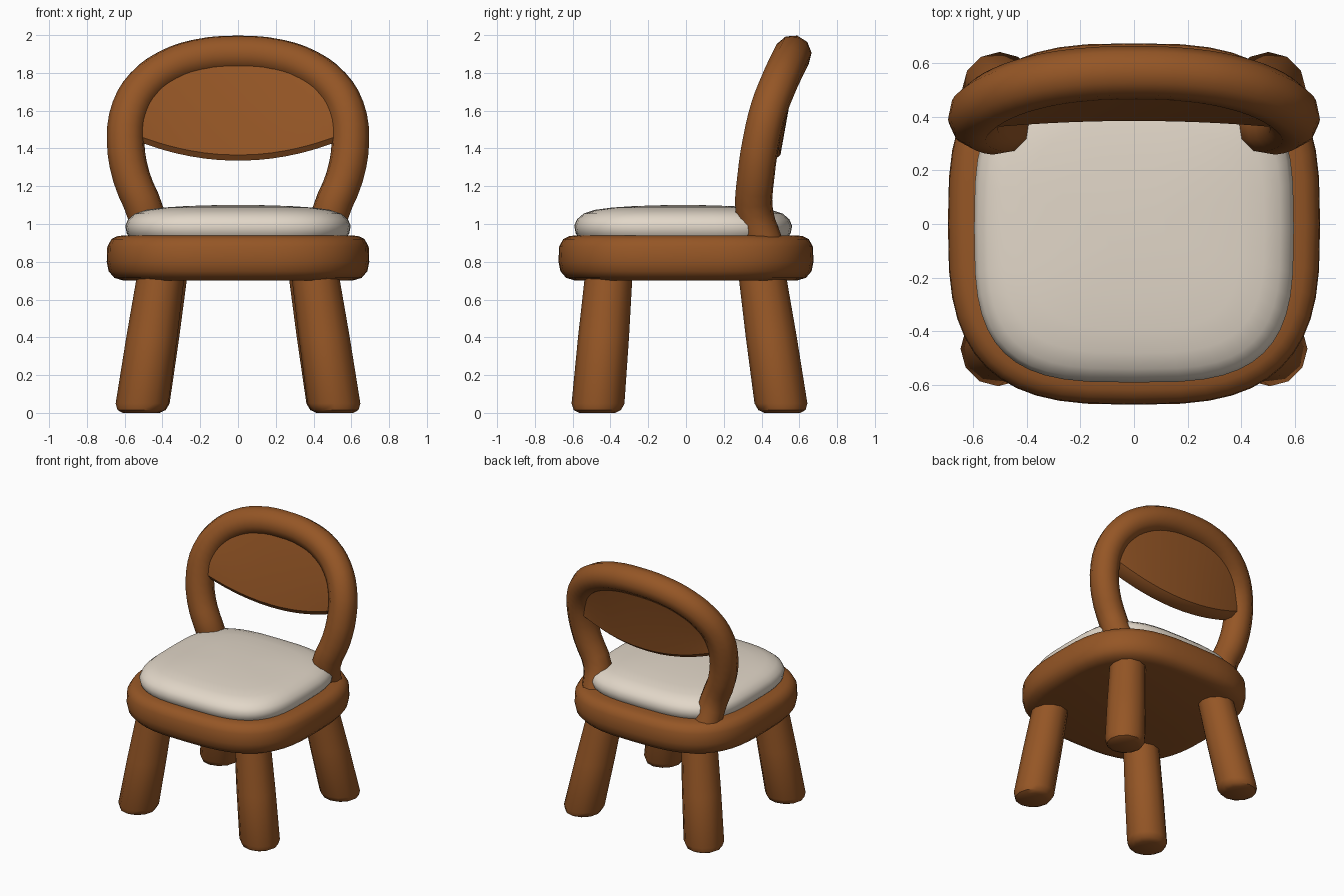
import bpy, bmesh
from math import sin, cos, pi
from mathutils import Vector

if "Cube" in bpy.data.objects:
    bpy.data.objects.remove(bpy.data.objects["Cube"], do_unlink=True)


def material(name, rgb):
    mat = bpy.data.materials.new(name)
    mat.use_nodes = True
    mat.diffuse_color = (*rgb, 1)
    mat.node_tree.nodes["Principled BSDF"].inputs["Base Color"].default_value = (*rgb, 1)
    return mat


wood = material("warm brown wood", (0.30, 0.093, 0.019))
fabric = material("cream fabric", (0.76, 0.68, 0.58))


def smooth(obj, angle=0.7):
    bpy.ops.object.select_all(action="DESELECT")
    obj.select_set(True)
    bpy.context.view_layer.objects.active = obj
    bpy.ops.object.shade_smooth_by_angle(angle=angle)


def loft(name, rings, mat):
    """Closed solid skinned over rings of equally many points."""
    bm = bmesh.new()
    loops = [[bm.verts.new(p) for p in ring] for ring in rings]
    n = len(loops[0])
    for a, b in zip(loops, loops[1:]):
        for i in range(n):
            j = (i + 1) % n
            bm.faces.new((a[i], a[j], b[j], b[i]))
    bm.faces.new(loops[0][::-1])
    bm.faces.new(loops[-1])
    bmesh.ops.recalc_face_normals(bm, faces=bm.faces)
    mesh = bpy.data.meshes.new(name)
    bm.to_mesh(mesh)
    bm.free()
    mesh.materials.append(mat)
    obj = bpy.data.objects.new(name, mesh)
    bpy.context.collection.objects.link(obj)
    smooth(obj)
    return obj


def spow(v, e):
    return abs(v) ** e * (1 if v >= 0 else -1)


def outline(cx, cy, z, rx, ry, n=2.0, count=12):
    """Horizontal superellipse ring."""
    angles = [2 * pi * i / count for i in range(count)]
    return [Vector((cx + rx * spow(cos(a), 2 / n), cy + ry * spow(sin(a), 2 / n), z))
            for a in angles]


# Seat: thick rounded slab, as (height, inset) profile
seat_profile = [(0.70, 0.09), (0.715, 0.04), (0.75, 0.01), (0.80, 0), (0.88, 0.003),
                (0.92, 0.025), (0.935, 0.055), (0.94, 0.09)]
loft("seat", [outline(0, 0, z, 0.695 - d, 0.675 - d, 3, 48) for z, d in seat_profile], wood)

# Cushion: softly domed pad
pad_profile = [(0.92, 0.03), (0.95, 0.008), (0.99, 0), (1.025, 0.015), (1.055, 0.05),
               (1.075, 0.11), (1.087, 0.2), (1.095, 0.32), (1.1, 0.48)]
loft("cushion", [outline(0, -0.015, z, 0.597 - d, 0.577 - d, 3.3, 48)
                 for z, d in pad_profile], fabric)

# Legs: splayed, tapering pegs with rounded feet
leg_profile = [(0, 0.095), (0.015, 0.125), (0.05, 0.14), (0.4, 0.135), (0.76, 0.125)]
for side, sx in (("left", 1), ("right", -1)):
    for end, foot, top in (("front", (0.515, -0.47), (0.41, -0.41)),
                           ("back", (0.51, 0.51), (0.395, 0.405))):
        rings = []
        for z, r in leg_profile:
            c = Vector(foot).lerp(Vector(top), z / 0.72)
            rings.append(outline(sx * c.x, c.y, z, r, r))
        loft(f"{end}_{side}_leg", rings, wood)


def arch(t):
    """Centre line of the arched upper part of the back frame."""
    s = sin(t) ** 0.87 if 0 < t < pi else 0
    return Vector((0.595 * spow(cos(t), 0.87), 0.40 + 0.165 * s ** 1.4, 1.45 + 0.45 * s))


# Back frame: one round tube rising from the seat and arching over
posts = [Vector((0.465, 0.42, 0.88)), Vector((0.49, 0.362, 1.06)), Vector((0.565, 0.37, 1.25))]
path = posts + [arch(pi * i / 10) for i in range(11)]
path += [Vector((-p.x, p.y, p.z)) for p in reversed(posts)]
curve = bpy.data.curves.new("back_frame", "CURVE")
curve.dimensions = "3D"
curve.bevel_depth = 0.1
curve.bevel_resolution = 3
curve.resolution_u = 3
curve.use_fill_caps = True
spline = curve.splines.new("BEZIER")
spline.bezier_points.add(len(path) - 1)
for bp, p in zip(spline.bezier_points, path):
    bp.co = p
    bp.handle_left_type = bp.handle_right_type = "AUTO"
curve.materials.append(wood)
frame = bpy.data.objects.new("back_frame", curve)
bpy.context.collection.objects.link(frame)
bpy.ops.object.select_all(action="DESELECT")
frame.select_set(True)
bpy.context.view_layer.objects.active = frame
bpy.ops.object.convert(target="MESH")
smooth(bpy.context.view_layer.objects.active)

# Back panel: curved board filling the arch, with a rounded lower edge
sections = []
for i in range(25):
    top = arch(0.07 + (pi - 0.14) * i / 24)
    u = top.x / 0.595
    low = Vector((top.x, 0.435 - 0.03 * u * u, 1.335 + 0.13 * u * u))
    up = (top - low) * 0.5
    lip = Vector((0, 0.01, 0.03)) * min(1, up.length * 8)
    front, back = Vector((0, -0.06, 0)), Vector((0, 0.055, 0))
    mid = low + up + Vector((0, -0.01, 0))
    sections.append([low + front * 0.5, low + front + lip, mid + front, top + front,
                     top + back, mid + back, low + back + lip, low + back * 0.5])
loft("back_panel", sections, wood)
